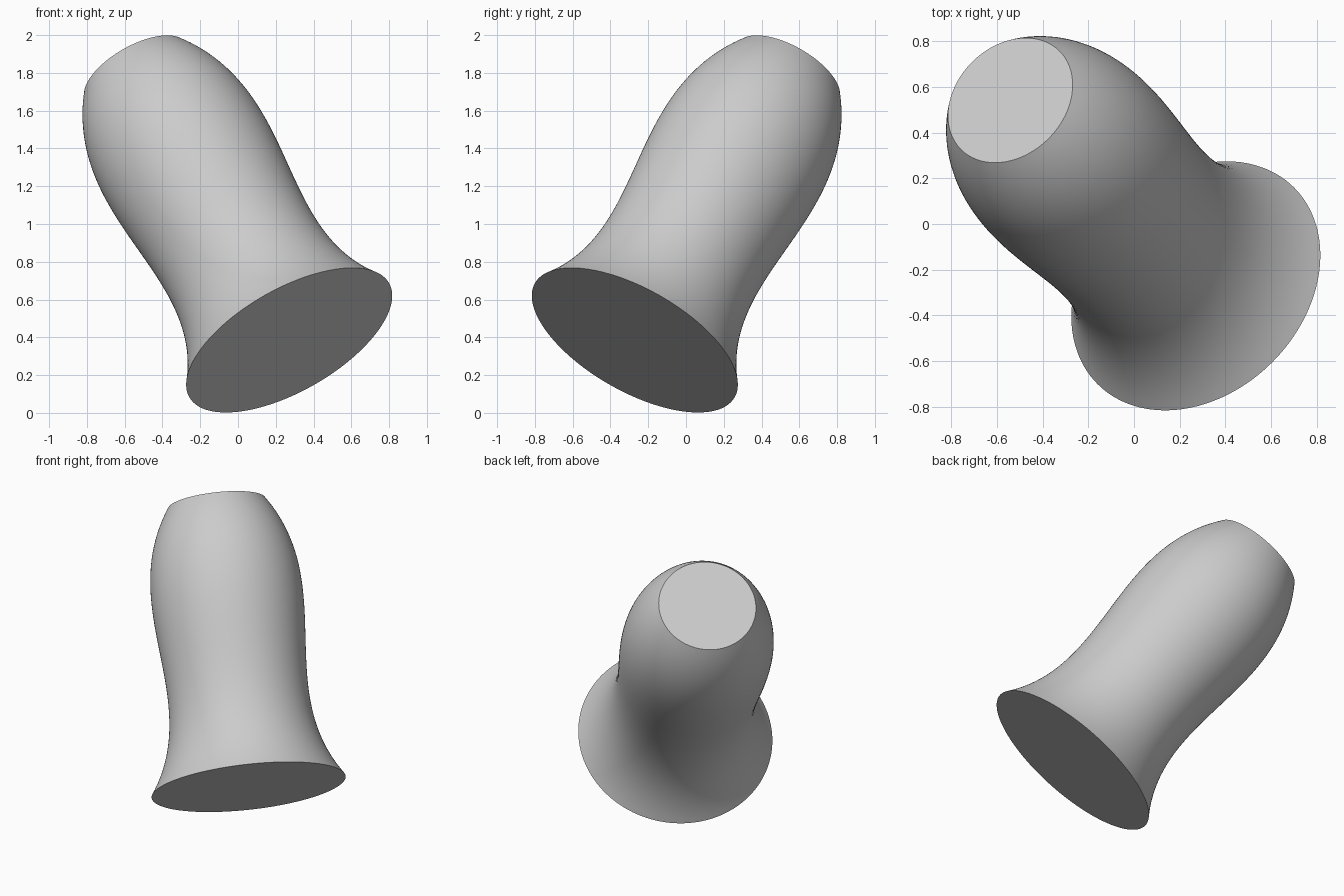
import bpy, bmesh, math
from mathutils import Vector

cube = bpy.data.objects.get("Cube")
if cube:
    bpy.data.objects.remove(cube, do_unlink=True)

# Tilted axis of the turned body
BASE = Vector((0.271, -0.271, 0.385))
TOP = Vector((-0.542, 0.542, 1.807))
LENGTH = (TOP - BASE).length
RADII = (0.609, 0.203, 0.711, 0.305)   # control radii from base to top
STEPS, SIDES = 64, 128


def radius(t):
    """Cubic curve through the control radii."""
    return sum(math.comb(3, i) * (1 - t) ** (3 - i) * t ** i * r
               for i, r in enumerate(RADII))


# Wavy profile spun around the axis, closed by flat caps
bm = bmesh.new()
rings = []
for i in range(STEPS + 1):
    t = i / STEPS
    angles = (math.tau * k / SIDES for k in range(SIDES))
    rings.append([bm.verts.new((radius(t) * math.cos(a), radius(t) * math.sin(a), t * LENGTH))
                  for a in angles])
for low, high in zip(rings, rings[1:]):
    for k in range(SIDES):
        n = (k + 1) % SIDES
        bm.faces.new((low[k], low[n], high[n], high[k]))
bm.faces.new(rings[0][::-1])
bm.faces.new(rings[-1])

# Tilt into place
rotation = (TOP - BASE).to_track_quat('Z', 'Y').to_matrix()
bmesh.ops.rotate(bm, verts=bm.verts, matrix=rotation)
bmesh.ops.translate(bm, verts=bm.verts, vec=BASE)
mesh = bpy.data.meshes.new("turned_body")
bm.to_mesh(mesh)
bm.free()
body = bpy.data.objects.new("turned_body", mesh)
bpy.context.collection.objects.link(body)

# Plain grey material
color = (0.6, 0.6, 0.6, 1)
grey = bpy.data.materials.new("light_grey")
grey.use_nodes = True
grey.diffuse_color = color
grey.node_tree.nodes["Principled BSDF"].inputs["Base Color"].default_value = color
mesh.materials.append(grey)

# Smooth sides with crisp cap edges
bpy.ops.object.select_all(action='DESELECT')
body.select_set(True)
bpy.context.view_layer.objects.active = body
bpy.ops.object.shade_smooth_by_angle(angle=math.radians(30))
